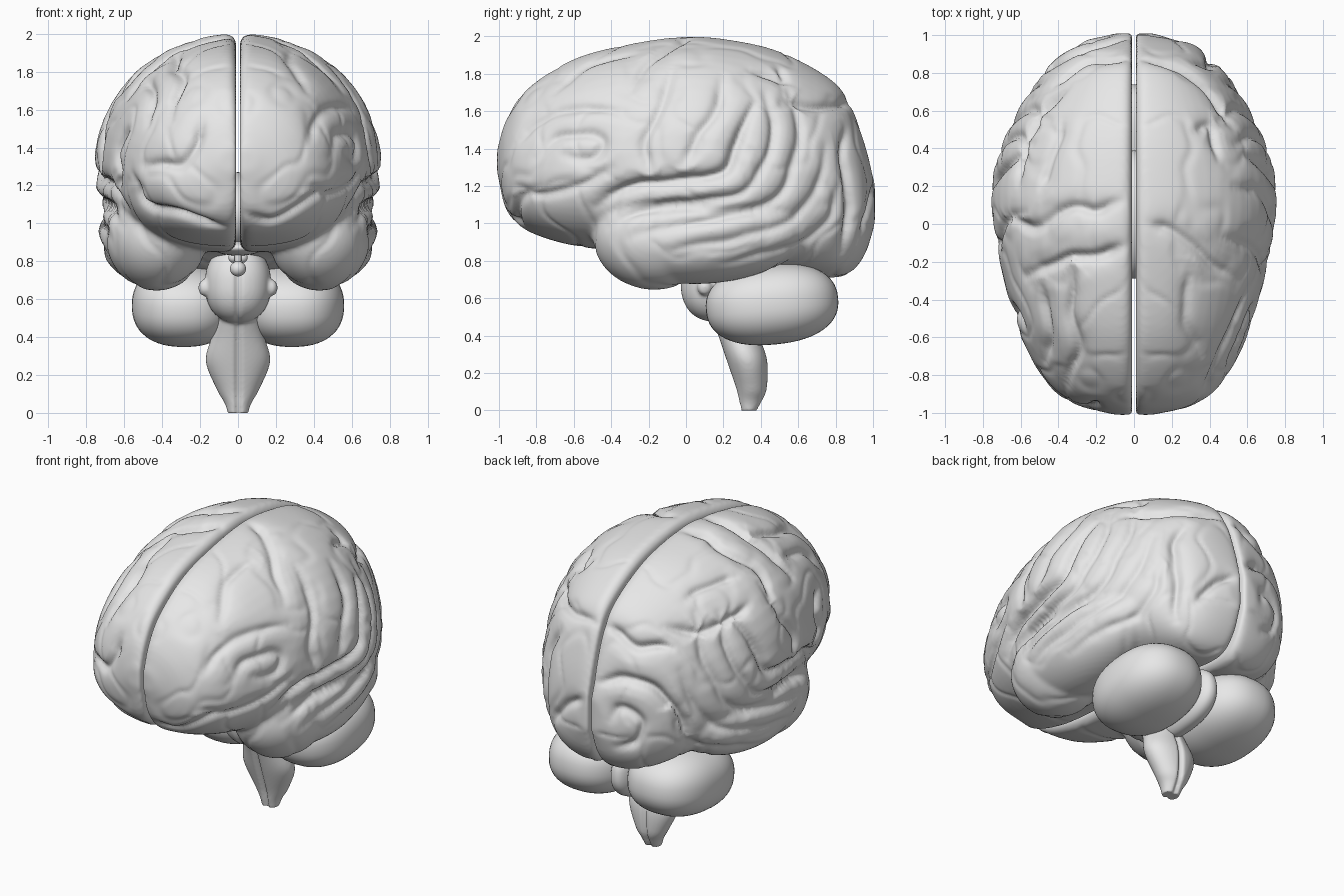
import bpy
import bmesh
from math import sin, cos, pi, exp, sqrt, copysign
from mathutils import Vector, Matrix, Euler, noise
from mathutils.bvhtree import BVHTree
from mathutils.kdtree import KDTree

default_cube = bpy.data.objects.get("Cube")
if default_cube:
    bpy.data.objects.remove(default_cube)

grey = bpy.data.materials.new("plain_grey")
grey.use_nodes = True
grey.diffuse_color = (0.8, 0.8, 0.8, 1)
grey.node_tree.nodes["Principled BSDF"].inputs["Base Color"].default_value = grey.diffuse_color


def spline(points, steps):
    """Catmull-Rom samples through points of any dimension."""
    pts = [Vector(p) for p in points]
    pts = [2 * pts[0] - pts[1]] + pts + [2 * pts[-1] - pts[-2]]
    samples = []
    for a, b, c, d in zip(pts, pts[1:], pts[2:], pts[3:]):
        for i in range(steps):
            t = i / steps
            samples.append(b + (c - a) * (t / 2) + (a * 2 - b * 5 + c * 4 - d) * (t * t / 2)
                           + (b * 3 - a - c * 3 + d) * (t ** 3 / 2))
    return samples + [pts[-2]]


def ellipsoid(bm, centre, radii, tilt=0.0, power=1.0):
    """Ellipsoid; a power below one makes it fuller at the corners."""
    verts = bmesh.ops.create_uvsphere(bm, u_segments=48, v_segments=32, radius=1)["verts"]
    place = Matrix.LocRotScale(Vector(centre), Euler((tilt, 0, 0)), Vector(radii))
    for v in verts:
        v.co = place @ Vector([copysign(abs(c) ** power, c) for c in v.co])


def loft(bm, rings):
    rows = [[bm.verts.new(co) for co in ring] for ring in rings]
    count = len(rows[0])
    for low, high in zip(rows, rows[1:]):
        for i in range(count):
            j = (i + 1) % count
            bm.faces.new((low[i], low[j], high[j], high[i]))
    bm.faces.new(rows[0])
    bm.faces.new(rows[-1])
    bmesh.ops.recalc_face_normals(bm, faces=bm.faces)


def finish(bm, name):
    mesh = bpy.data.meshes.new(name)
    bm.to_mesh(mesh)
    bm.free()
    mesh.materials.clear()
    mesh.materials.append(grey)
    mesh.shade_smooth()
    obj = bpy.data.objects.new(name, mesh)
    bpy.context.collection.objects.link(obj)
    return obj


def fuse(bm, voxel, rounds):
    """Merge overlapping solids into one smooth skin."""
    obj = finish(bm, "fuse_helper")
    remesh = obj.modifiers.new("Remesh", "REMESH")
    remesh.mode = "VOXEL"
    remesh.voxel_size = voxel
    smooth = obj.modifiers.new("Smooth", "SMOOTH")
    smooth.iterations = rounds
    view = bpy.context.evaluated_depsgraph_get()
    mesh = bpy.data.meshes.new_from_object(obj.evaluated_get(view))
    skin = bmesh.new()
    skin.from_mesh(mesh)
    bpy.data.objects.remove(obj)
    bpy.data.meshes.remove(mesh)
    skin.normal_update()
    return skin


# Hemisphere stations: y, top, bottom, half width
STATIONS = [(-1.01, 1.4, 1.27, 0.1), (-0.96, 1.56, 1.07, 0.31), (-0.85, 1.72, 0.96, 0.46),
            (-0.6, 1.88, 0.88, 0.6), (-0.3, 1.96, 0.85, 0.69), (0, 2.0, 0.84, 0.75),
            (0.25, 1.98, 0.77, 0.755), (0.5, 1.92, 0.74, 0.67), (0.75, 1.79, 0.71, 0.53),
            (0.87, 1.66, 0.73, 0.42), (0.955, 1.43, 0.83, 0.31), (1.01, 1.22, 0.99, 0.1)]
INNER = 0.01


def section(y, top, bottom, width):
    """Half-round slice with a flat inner wall and rounded inner edges."""
    mid = bottom + 0.4 * (top - bottom)
    edge = min(0.055, width / 3, (top - bottom) / 4)
    ring = []
    for i in range(49):
        a = pi * i / 48 - sin(2 * pi * i / 48) / 2
        height, power = (top - mid, 0.95) if a < pi / 2 else (mid - bottom, 0.7)
        x = INNER + (width - INNER) * max(sin(a), 0) ** power
        u = max(0, (INNER + edge - x) / edge)
        drop = edge * (1 - sqrt(max(0, 1 - u * u)))
        ring.append((x, y, mid + height * cos(a) - copysign(drop, cos(a))))
    return ring


# Folds as paths seen from one direction: side (y, z), top (x, y), front and back (x, z)
TEMPORAL = [
    ("side", 1.5, [(-0.47, 1.08), (-0.3, 1.19), (0, 1.23), (0.2, 1.28), (0.27, 1.42), (0.36, 1.64)]),
    ("side", 0.8, [(-0.4, 0.98), (-0.2, 1.08), (0.25, 1.15), (0.42, 1.3), (0.48, 1.5), (0.42, 1.7)]),
    ("side", 0.8, [(-0.3, 0.92), (0.1, 1.02), (0.45, 1.1), (0.58, 1.3), (0.62, 1.5), (0.55, 1.7)]),
    ("side", 0.7, [(-0.1, 0.85), (0.2, 0.9), (0.5, 0.98), (0.68, 1.15), (0.75, 1.4)]),
    ("side", 0.6, [(0.2, 0.8), (0.55, 0.86), (0.75, 1.0), (0.82, 1.2)]),
]
SMOOTH_SIDE = TEMPORAL + [
    ("side", 0.8, [(0.2, 1.78), (0.15, 1.6), (0.05, 1.45), (0, 1.32)]),
    ("side", 0.8, [(-0.05, 1.85), (-0.14, 1.65), (-0.22, 1.45), (-0.2, 1.28)]),
    ("side", 0.7, [(-0.9, 1.42), (-0.8, 1.54), (-0.6, 1.62), (-0.35, 1.6)]),
    ("side", 0.7, [(-0.8, 1.36), (-0.65, 1.48), (-0.45, 1.45), (-0.5, 1.36), (-0.66, 1.36)]),
    ("side", 0.7, [(-0.93, 1.18), (-0.75, 1.16), (-0.55, 1.2), (-0.4, 1.3)]),
    ("side", 1.0, [(0.86, 1.5), (0.85, 1.35), (0.88, 1.1), (0.83, 0.85)]),
    ("top", 0.8, [(0.08, 0), (0.2, -0.04), (0.4, -0.2), (0.55, -0.3)]),
    ("top", 1.0, [(0.06, 0.88), (0.25, 0.83), (0.4, 0.7), (0.52, 0.52)]),
    ("top", 0.8, [(0.33, 0.5), (0.42, 0.52), (0.45, 0.35)]),
    ("top", 0.6, [(0.3, -0.25), (0.28, -0.5), (0.36, -0.7)]),
    ("front", 0.8, [(0.06, 1.05), (0.2, 1.02), (0.35, 1.1), (0.5, 1.2)]),
    ("back", 0.9, [(0.06, 1.2), (0.2, 1.1), (0.3, 0.95)]),
]
FOLDED_SIDE = TEMPORAL + [
    ("top", 1.2, [(0.06, 0.88), (0.25, 0.87), (0.42, 0.75)]),
    ("top", 1.0, [(0.35, 0.72), (0.5, 0.58), (0.6, 0.35), (0.62, 0.22)]),
    ("top", 0.7, [(0.38, 0.55), (0.44, 0.35), (0.5, 0.2)]),
    ("top", 1.1, [(0.06, 0.13), (0.2, 0.07), (0.35, 0.1), (0.55, -0.02), (0.68, 0.04)]),
    ("top", 1.2, [(0.06, -0.12), (0.2, -0.18), (0.4, -0.2), (0.58, -0.28)]),
    ("top", 1.1, [(0.33, -0.22), (0.35, -0.45), (0.3, -0.65), (0.36, -0.85)]),
    ("top", 0.9, [(0.5, -0.32), (0.45, -0.55), (0.48, -0.72)]),
    ("front", 1.0, [(0.2, 1.55), (0.22, 1.4), (0.32, 1.3), (0.5, 1.32)]),
    ("front", 1.2, [(0.56, 1.25), (0.5, 1.1), (0.3, 1.04), (0.08, 0.98)]),
    ("side", 1.0, [(-0.55, 1.5), (-0.45, 1.4), (-0.5, 1.25), (-0.4, 1.18)]),
    ("side", 1.0, [(0.05, 1.75), (0, 1.55), (-0.1, 1.4), (-0.08, 1.26)]),
    ("back", 1.3, [(0.06, 1.32), (0.2, 1.38), (0.4, 1.3), (0.52, 1.1), (0.5, 0.9)]),
    ("back", 0.9, [(0.15, 1.1), (0.22, 1.2), (0.34, 1.12), (0.3, 0.98), (0.18, 0.92)]),
]
RAYS = {"side": lambda a, b: ((3, a, b), (-1, 0, 0)), "top": lambda a, b: ((a, b, 3), (0, 0, -1)),
        "front": lambda a, b: ((a, -3, b), (0, 1, 0)), "back": lambda a, b: ((a, 3, b), (0, -1, 0))}


def carve(bm, folds):
    """Press the fold paths, and a faint winding pattern, into the skin."""
    tree = BVHTree.FromBMesh(bm)
    marks = []
    for view, strength, path in folds:
        samples = spline(path, 14)
        for i, (a, b) in enumerate(samples):
            hit = tree.ray_cast(*[Vector(v) for v in RAYS[view](a, b)])[0]
            if hit:
                fade = min(1, 0.25 + 4 * min(i, len(samples) - i) / len(samples))
                marks.append((hit, strength * fade))
    lookup = KDTree(len(marks))
    for i, (hit, strength) in enumerate(marks):
        lookup.insert(hit, i)
    lookup.balance()
    moves = []
    for v in bm.verts:
        wander = noise.noise_vector(v.co * 5) * 0.025
        _, index, d = lookup.find(v.co + wander)
        depth = marks[index][1] * (0.03 * exp(-(d / 0.026) ** 2) + 0.014 * exp(-(d / 0.065) ** 2))
        ripple = noise.noise(v.co * 3.6 + wander * 6)
        outer = min(1, max(0, (v.co.x - 0.03) / 0.06))
        depth += outer * 0.007 * exp(-(ripple / 0.1) ** 2) * min(1, d / 0.06)
        moves.append(v.normal * -depth)
    for v, move in zip(bm.verts, moves):
        v.co += move
        v.co.x = max(v.co.x, INNER)
    bmesh.ops.smooth_vert(bm, verts=bm.verts, factor=0.4, use_axis_x=True, use_axis_y=True, use_axis_z=True)


# Cerebral hemispheres, each with its temporal lobe
for name, side, folds in (("left_hemisphere", 1, SMOOTH_SIDE), ("right_hemisphere", -1, FOLDED_SIDE)):
    bm = bmesh.new()
    loft(bm, [section(*s) for s in spline(STATIONS, 5)])
    ellipsoid(bm, (0.43, -0.17, 0.94), (0.27, 0.33, 0.295))
    ellipsoid(bm, (0.455, 0.13, 0.955), (0.285, 0.56, 0.275), 0.1)
    bm = fuse(bm, 0.0145, 6)
    carve(bm, folds)
    if side < 0:
        bmesh.ops.scale(bm, vec=(-1, 1, 1), verts=bm.verts)
        bmesh.ops.reverse_faces(bm, faces=bm.faces)
    finish(bm, name)

# Cerebellum: two full, smooth lobes and a narrow ridge between
for name, x, radii in (("left_cerebellum", 0.285, (0.275, 0.355, 0.215)),
                       ("right_cerebellum", -0.285, (0.275, 0.355, 0.215)),
                       ("cerebellum_ridge", 0, (0.09, 0.28, 0.18))):
    bm = bmesh.new()
    ellipsoid(bm, (x, 0.46, 0.567), radii, 0.1, 0.86)
    finish(bm, name)

# Brainstem: tapering stalk: z, centre y, half width, half depth
STALK = [(-0.015, 0.335, 0.05, 0.04), (0.05, 0.345, 0.07, 0.065), (0.12, 0.35, 0.11, 0.085),
         (0.27, 0.325, 0.17, 0.11), (0.4, 0.28, 0.14, 0.11), (0.5, 0.24, 0.115, 0.11),
         (0.65, 0.18, 0.1, 0.1)]
bm = bmesh.new()
loft(bm, [[(w * cos(i * pi / 24), y + d * sin(i * pi / 24), z) for i in range(48)]
          for z, y, w, d in spline(STALK, 6)])
ellipsoid(bm, (0, 0.15, 0.68), (0.175, 0.18, 0.205), 0, 0.88)
for x in (-0.175, 0.175):
    ellipsoid(bm, (x, 0.1, 0.66), (0.035, 0.04, 0.045))
bm = fuse(bm, 0.011, 4)
for v in bm.verts:
    v.co.y -= copysign(0.022, v.normal.y) * exp(-(v.co.x / 0.014) ** 2) * abs(v.normal.y)
    v.co.z = max(v.co.z, 0)
finish(bm, "brainstem")

# Inner core joining the hemispheres, and the small parts below it
bm = bmesh.new()
ellipsoid(bm, (0, 0.05, 1.05), (0.12, 0.34, 0.22))
ellipsoid(bm, (0, -0.13, 0.87), (0.13, 0.13, 0.04))
finish(bm, "inner_core")
bm = bmesh.new()
ellipsoid(bm, (0, -0.17, 0.76), (0.042, 0.042, 0.04))
ellipsoid(bm, (0, -0.16, 0.82), (0.018, 0.018, 0.06))
for x in (-0.025, 0.025):
    ellipsoid(bm, (x, -0.11, 0.82), (0.026, 0.026, 0.028))
finish(bm, "hanging_gland")
